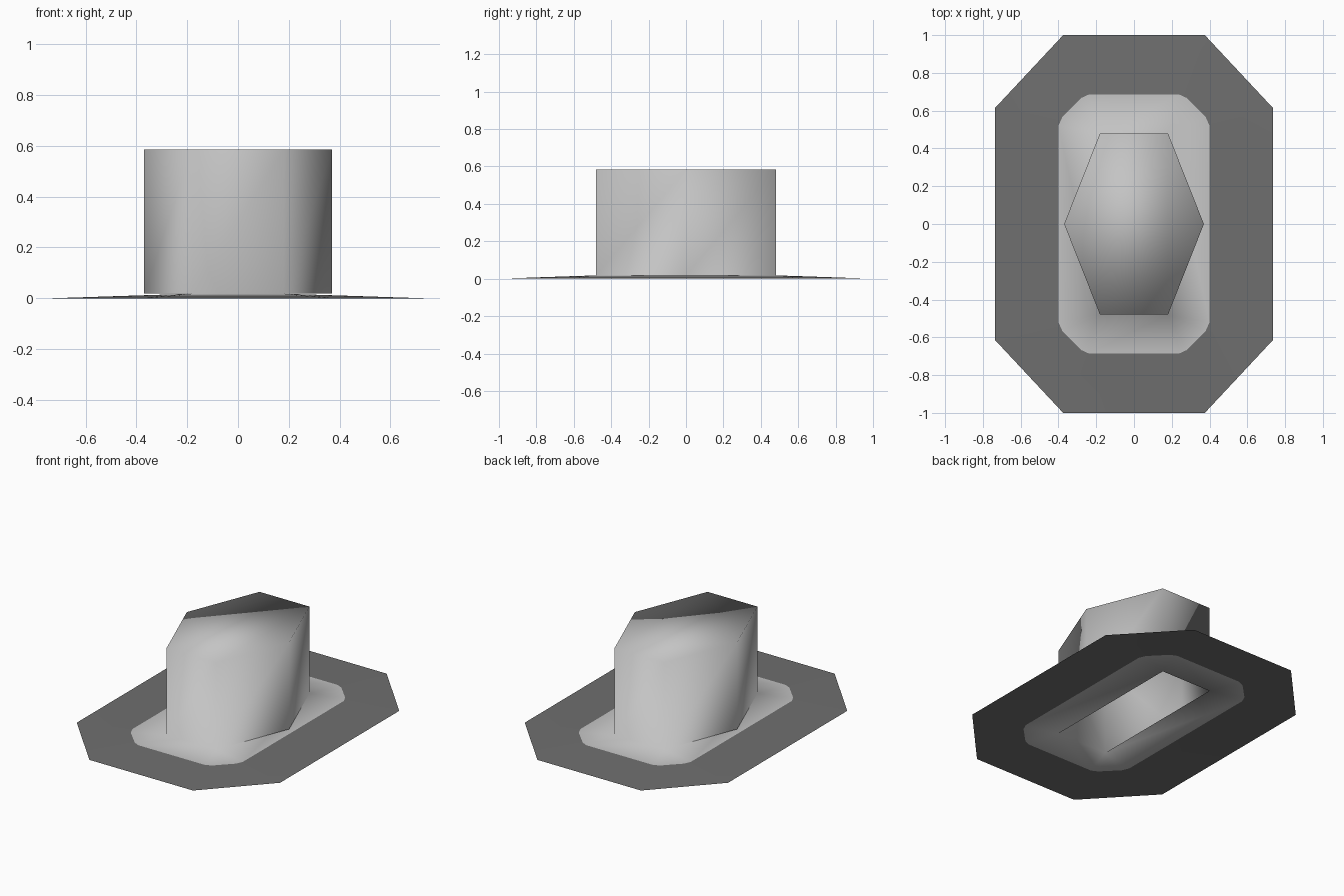
import bpy
import bmesh

cube = bpy.data.objects.get("Cube")
if cube:
    bpy.data.objects.remove(cube, do_unlink=True)


def make_material(name, value):
    mat = bpy.data.materials.new(name)
    mat.use_nodes = True
    colour = (value, value, value, 1)
    mat.diffuse_color = colour
    mat.node_tree.nodes["Principled BSDF"].inputs["Base Color"].default_value = colour
    return mat


def mirrored_ring(quarter, z):
    """Mirror a quarter outline (right side to back) into a full loop."""
    half = quarter + [(-x, y) for x, y in reversed(quarter)]
    return [(x, y, z) for x, y in half + [(-x, -y) for x, y in half]]


bm = bmesh.new()
verts = {}


def add_face(points, material):
    """Add a face with shared corners, skipping collapsed sides."""
    corners = []
    for p in points:
        if p not in verts:
            verts[p] = bm.verts.new(p)
        if verts[p] not in corners:
            corners.append(verts[p])
    if len(corners) > 2:
        bm.faces.new(corners).material_index = material


def bridge(lower, upper, material):
    for i in range(len(lower)):
        j = (i + 1) % len(lower)
        add_face((lower[i], lower[j], upper[j], upper[i]), material)


BASE, TOP = 0.018, 0.585
side, back, corner = (0.735, 0.615), (0.375, 1.0), (0.18, 0.48)

# Brim: dark octagon, pale rounded band, rectangular opening
outer = mirrored_ring([side, side, back, back], 0.0)
band = mirrored_ring([(0.4, 0.52), (0.38, 0.565), (0.28, 0.667), (0.24, 0.685)], 0.011)
opening = mirrored_ring([corner] * 4, BASE)
bridge(outer, band, 1)
bridge(band, opening, 0)

# Crown: six-sided, closed at the top and open below
crown_base = mirrored_ring([(0.37, 0.0), corner], BASE)
crown_top = mirrored_ring([(0.37, 0.0), corner], TOP)
bridge(crown_base, crown_top, 0)
add_face(crown_top, 0)

mesh = bpy.data.meshes.new("wide_brim_hat")
bm.to_mesh(mesh)
bm.free()
mesh.materials.append(make_material("pale_grey", 0.55))
mesh.materials.append(make_material("dark_grey", 0.16))
hat = bpy.data.objects.new("wide_brim_hat", mesh)
bpy.context.collection.objects.link(hat)

# Soft shading runs across the crown and band
for poly in mesh.polygons:
    poly.use_smooth = True
